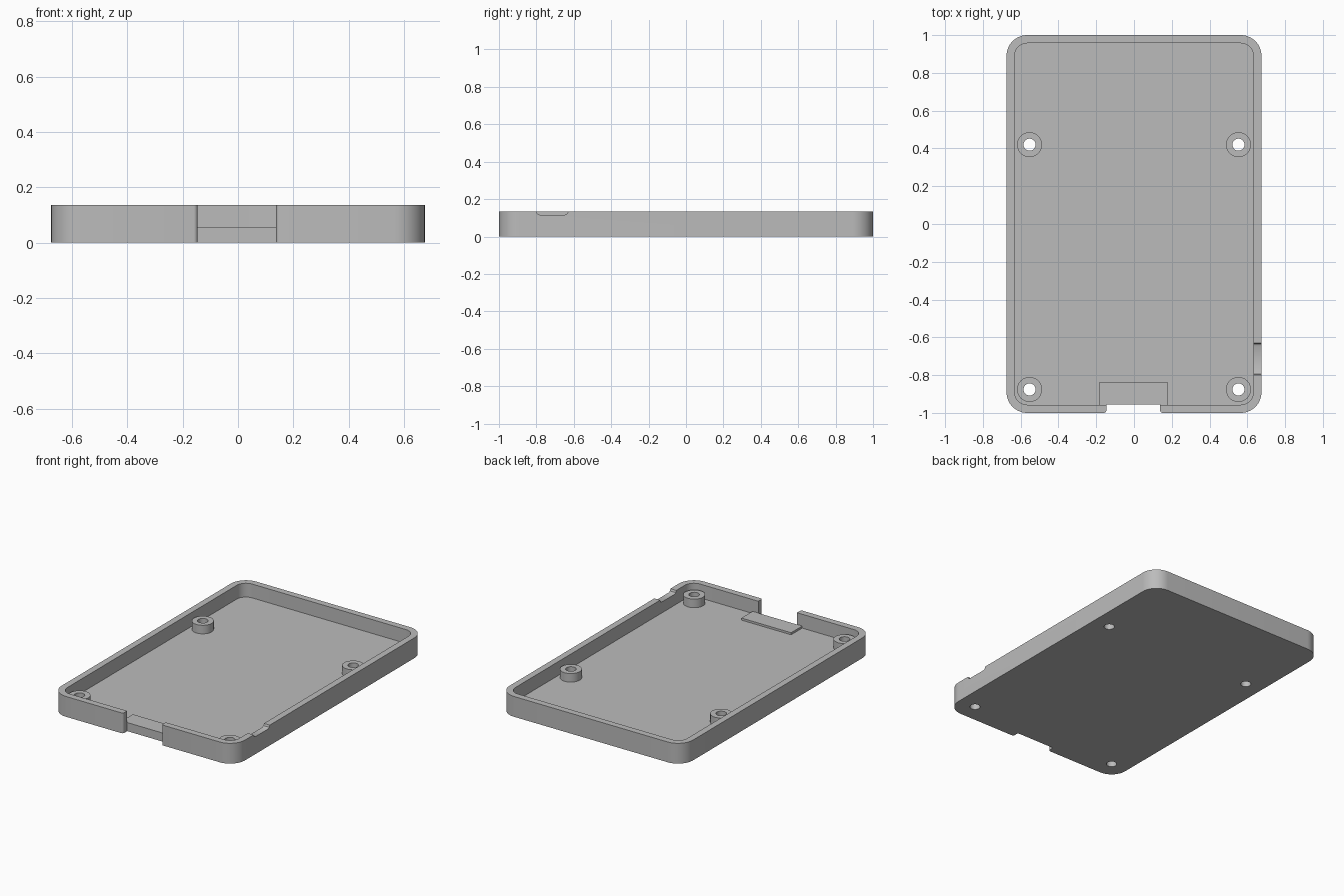
import bpy
import bmesh
from math import sin, cos, pi

cube = bpy.data.objects.get("Cube")
if cube:
    bpy.data.objects.remove(cube, do_unlink=True)

grey = bpy.data.materials.new("plain grey")
grey.use_nodes = True
colour = (0.5, 0.5, 0.5, 1)
grey.diffuse_color = colour
grey.node_tree.nodes["Principled BSDF"].inputs["Base Color"].default_value = colour

HALF_X, HALF_Y, HEIGHT = 0.675, 1.0, 0.135
WALL, FLOOR = 0.043, 0.043
IN_X, IN_Y = HALF_X - WALL, HALF_Y - WALL


def arc(cx, cy, r, start, end, steps=14):
    return [(cx + r * cos(start + (end - start) * i / steps),
             cy + r * sin(start + (end - start) * i / steps))
            for i in range(steps + 1)]


def rounded_rect(hx, hy, r):
    pts = []
    for i, (sx, sy) in enumerate([(1, 1), (-1, 1), (-1, -1), (1, -1)]):
        pts += arc(sx * (hx - r), sy * (hy - r), r, i * pi / 2, (i + 1) * pi / 2)
    return pts


def box_profile(x0, x1, y0, y1):
    return [(x0, y0), (x1, y0), (x1, y1), (x0, y1)]


def prism(name, profile, low, high, axis="z"):
    """Extrude a 2D profile along z, or a (y, z) profile along x."""
    def place(p, h):
        return (p[0], p[1], h) if axis == "z" else (h, p[0], p[1])
    bm = bmesh.new()
    base = bm.faces.new([bm.verts.new(place(p, low)) for p in profile])
    moved = bmesh.ops.extrude_face_region(bm, geom=[base])["geom"]
    shift = (0, 0, high - low) if axis == "z" else (high - low, 0, 0)
    bmesh.ops.translate(bm, vec=shift,
                        verts=[v for v in moved if isinstance(v, bmesh.types.BMVert)])
    bmesh.ops.recalc_face_normals(bm, faces=bm.faces)
    mesh = bpy.data.meshes.new(name)
    bm.to_mesh(mesh)
    bm.free()
    mesh.materials.append(grey)
    obj = bpy.data.objects.new(name, mesh)
    bpy.context.collection.objects.link(obj)
    return obj


def combine(target, other, operation):
    mod = target.modifiers.new("combine", "BOOLEAN")
    mod.operation, mod.solver, mod.object = operation, "EXACT", other
    bpy.context.view_layer.objects.active = target
    bpy.ops.object.modifier_apply(modifier=mod.name)
    bpy.data.objects.remove(other, do_unlink=True)


# Open tray
tray = prism("tray", rounded_rect(HALF_X, HALF_Y, 0.11), 0, HEIGHT)
combine(tray, prism("cavity", rounded_rect(IN_X, IN_Y, 0.067), FLOOR, 0.3), "DIFFERENCE")

# Raised pad behind the front opening
combine(tray, prism("pad", box_profile(-0.185, 0.18, -0.98, -0.84), 0.02, 0.057), "UNION")

# Front opening through wall and floor edge, with rounded outer corners
left, right, r = -0.146, 0.138, 0.014
opening = [(left, -IN_Y + 0.001)]
opening += arc(left - r, -HALF_Y + r, r, 0, -pi / 2, 6)
opening += [(left - r, -1.1), (right + r, -1.1)]
opening += arc(right + r, -HALF_Y + r, r, 1.5 * pi, pi, 6)
opening += [(right, -IN_Y + 0.001)]
combine(tray, prism("front_opening", opening, -0.1, 0.3), "DIFFERENCE")

# Shallow sloped dip in the top of one side wall
dip = [(-0.8, 0.2), (-0.8, HEIGHT), (-0.795, 0.122), (-0.783, 0.116),
       (-0.647, 0.116), (-0.635, 0.122), (-0.63, HEIGHT), (-0.63, 0.2)]
combine(tray, prism("side_dip", dip, 0.6, 0.75, "x"), "DIFFERENCE")

# Four standoffs with through holes
for x in (-0.553, 0.553):
    for y in (0.42, -0.876):
        combine(tray, prism("standoff", arc(x, y, 0.066, 0, 2 * pi, 48)[:-1], 0.02, 0.1), "UNION")
        combine(tray, prism("hole", arc(x, y, 0.032, 0, 2 * pi, 40)[:-1], -0.1, 0.3), "DIFFERENCE")

bpy.ops.object.select_all(action="DESELECT")
tray.select_set(True)
bpy.context.view_layer.objects.active = tray
bpy.ops.object.shade_smooth_by_angle(angle=pi / 6)
